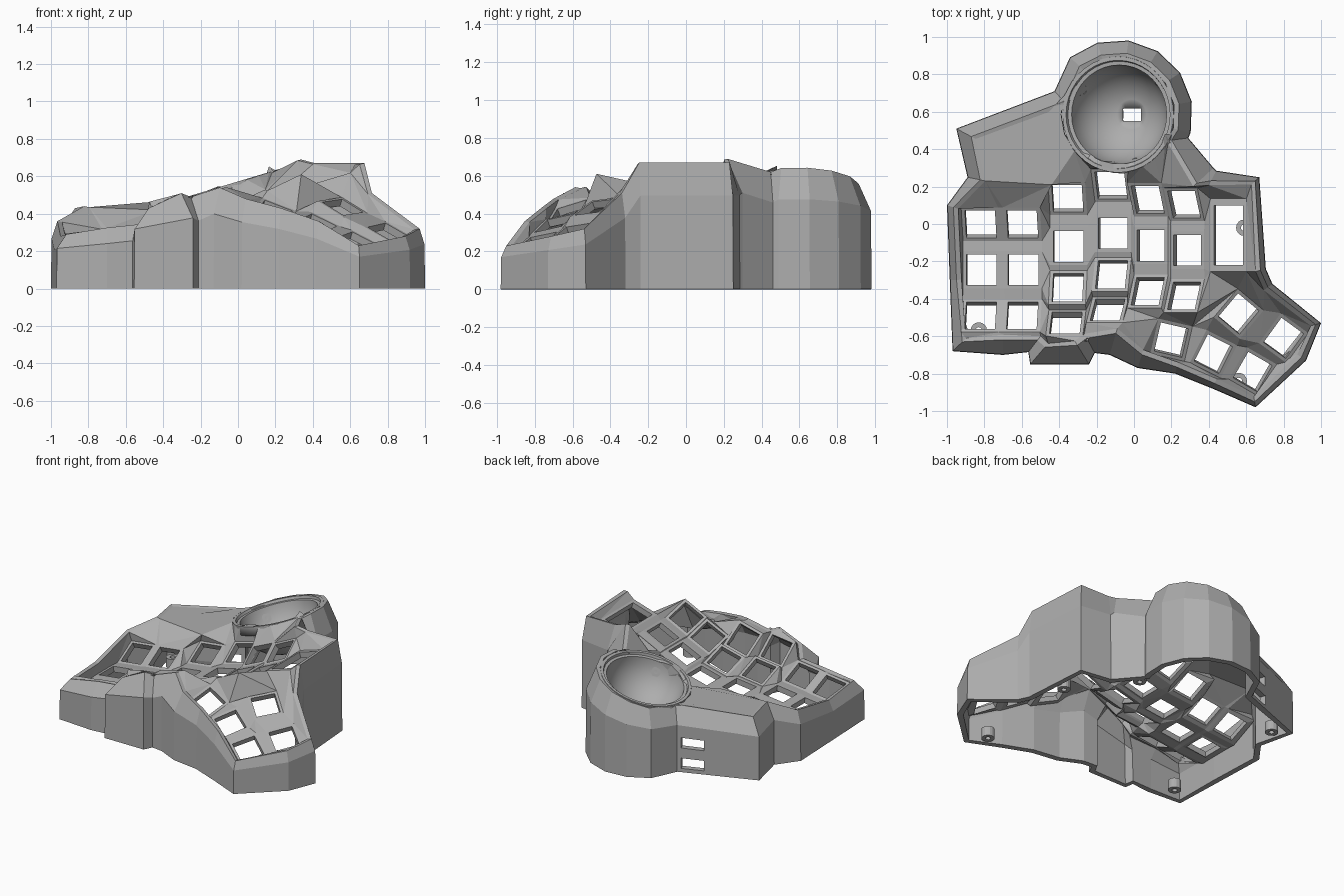
import bpy, bmesh
from math import sin, cos, radians, pi, atan
from mathutils import Vector, Matrix

cube = bpy.data.objects.get("Cube")
if cube:
    bpy.data.objects.remove(cube)

grey = bpy.data.materials.new("matte grey")
grey.use_nodes = True
COLOUR = (0.42, 0.42, 0.42, 1)
grey.diffuse_color = COLOUR
grey.node_tree.nodes["Principled BSDF"].inputs["Base Color"].default_value = COLOUR


def finish(bm, name, thickness=0):
    """Turn a bmesh into a named object, optionally with wall thickness."""
    mesh = bpy.data.meshes.new(name)
    bm.to_mesh(mesh)
    bm.free()
    mesh.materials.append(grey)
    obj = bpy.data.objects.new(name, mesh)
    bpy.context.collection.objects.link(obj)
    if thickness:
        solid = obj.modifiers.new("thickness", "SOLIDIFY")
        solid.thickness = thickness
        solid.offset = -1
    return obj


shell = bmesh.new()


def face(*points):
    return shell.faces.new([shell.verts.new(p) for p in points])


def zipper(a, b):
    """Fill between two polylines with triangles, taking the shorter diagonal."""
    i = j = 0
    while i < len(a) - 1 or j < len(b) - 1:
        step_a = j == len(b) - 1 or (
            i < len(a) - 1 and (a[i + 1] - b[j]).length < (b[j + 1] - a[i]).length)
        if step_a:
            face(a[i], a[i + 1], b[j])
            i += 1
        else:
            face(a[i], b[j + 1], b[j])
            j += 1


# Trackball cup placement: a rim plane leaning towards -x
BALL = Vector((-0.085, 0.585, 0.545))
LEAN = 0.3


def on_ball(angle, radius):
    a = radians(angle)
    x = radius * cos(a)
    return Vector((BALL.x + x, BALL.y + radius * sin(a), BALL.z + LEAN * x))


# Outer outline, counter-clockwise: x, y, rim height, inset of the rim
front_right = [
    (-.97, -.68, .29, 2.4), (-.7, -.7, .325, 2.7), (-.565, -.685, .345, 2.7),
    (-.555, -.75, .43, 4), (-.24, -.75, .51, 4), (-.21, -.69, .49, 3),
    (-.13, -.7, .54, 4), (.02, -.77, .48, 2.5), (.22, -.8, .43, 1.2),
    (.42, -.88, .36, 1), (.65, -.98, .23, 1), (.92, -.73, .28, 1),
    (1, -.53, .32, 1), (.74, -.32, .51, 1), (.705, -.24, .67, 1),
    (.67, .25, .67, 1), (.44, .285, .67, 2), (.425, .3, .69, 4), (.29, .46, .62, 3)]
ball_arc = [(*on_ball(a, .4).to_2d(), on_ball(a, .33).z, 2.3) for a in range(-14, 135, 24)]
back_left = [(-.425, .71, .46, 2.5), (-.95, .51, .43, 3), (-.89, .25, .44, 2.3),
             (-1, .1, .36, 1.2), (-.985, -.3, .28, 1.2)]
outline = front_right + ball_arc + back_left
count = len(outline)
plate_start = len(front_right) + len(ball_arc)

# Wall rings: base, crease, outer rim, inner rim
rings = []
for i, (x, y, z, k) in enumerate(outline):
    here = Vector((x, y))
    before = (here - Vector(outline[i - 1][:2])).normalized()
    after = (Vector(outline[(i + 1) % count][:2]) - here).normalized()
    inward = (before + after).normalized()
    inward = Vector((-inward.y, inward.x, 0))
    rings.append([Vector((x, y, h)) + inward * d for h, d in
                  ((0, 0), (z * .74, .003), (z, .03 * k), (z - .005, .03 * k + .027))])

for i, ring in enumerate(rings):
    following = rings[(i + 1) % count]
    for level in range(3):
        a, b, c, d = ring[level], following[level], following[level + 1], ring[level + 1]
        if level or i != plate_start:
            face(a, b, c, d)
            continue
        # Back wall with two connector openings
        us, vs = (0, .05, .33, 1), (0, .08, .3, .52, .74, 1)
        for m in range(3):
            for n in range(5):
                if m == 1 and n in (1, 3):
                    continue
                face(*[a.lerp(b, u).lerp(d.lerp(c, u), v) for u, v in (
                    (us[m], vs[n]), (us[m + 1], vs[n]),
                    (us[m + 1], vs[n + 1]), (us[m], vs[n + 1]))])
inner = [r[3] for r in rings]


def key_frame(centre, right, forward):
    """Square frame round one key opening; returns its outer corners."""
    corners = ((-1, 1), (1, 1), (1, -1), (-1, -1))
    outer = [centre + right * sx * .1 + forward * sy * .1 for sx, sy in corners]
    hole = [centre + right * sx * .081 + forward * sy * .082 for sx, sy in corners]
    for i in range(4):
        j = (i + 1) % 4
        face(outer[i], hole[i], hole[j], outer[j])
    return outer


def key_column(frames):
    """Chain of key frames; returns left and right edges, back to front."""
    left, right = [], []
    for centre, r, f in frames:
        bl, br, fr, fl = key_frame(centre, r, f)
        if left:
            face(left[-1], right[-1], br, bl)
        left += [bl, fl]
        right += [br, fr]
    return left, right


# Main keys on curved, tented columns: x, centre y, lowest z, cross slope, pitches
CURVE, EXTRA_TILT = .75, 1.4
three, four = (19, 0, -19), (20, 0, -17, -33)
columns = []
for x, y, z, slope, pitches in (
        (-.815, -.245, .22, .12, three), (-.592, -.245, .25, .12, three),
        (-.35, -.12, .285, .12, four), (-.112, -.05, .33, .25, four),
        (.09, -.115, .41, .45, three), (.285, -.14, .49, .48, three),
        (.505, -.06, .59, .3, (0,))):
    across = Vector((1, 0, slope)).normalized()
    up = Vector((-across.z, 0, across.x))
    stretch = 1.95 if len(pitches) == 1 else 1
    frames = []
    for p in map(radians, pitches):
        t = p * EXTRA_TILT
        centre = Vector((x, y + CURVE * sin(p), z)) + up * CURVE * (1 - cos(p))
        frames.append((centre, across, (Vector((0, cos(t), 0)) + up * sin(t)) * stretch))
    columns.append(key_column(frames))


# Thumb keys, all leaning the same way: x, y, z, turn
def sloping(x, y):
    return Vector((x, y, .38 * y - .3 * x)).normalized()


thumbs = []
for keys in ([(.2, -.62, .42, 13)], [(.56, -.48, .435, 40), (.425, -.695, .35, 27)],
             [(.8, -.61, .305, 36), (.635, -.79, .255, 30)]):
    frames = []
    for x, y, z, turn in keys:
        s, c = sin(radians(turn)), cos(radians(turn))
        frames.append((Vector((x, y, z)), sloping(c, -s), sloping(s, c)))
    thumbs.append(key_column(frames))

for group in (columns, thumbs):
    for one, two in zip(group, group[1:]):
        zipper(one[1], two[0])


def ends(group, which):
    return [side[which] for column in group for side in column]


# Web between the main keys and the thumb keys
zipper([columns[3][1][-1]] + ends(columns[4:], -1), ends(thumbs[:2], 0))

# Deck from the inner rim down to the edge of the key field
border = (ends(columns[:4], -1) + thumbs[0][0] + ends(thumbs, -1)[1:]
          + thumbs[2][1][-2::-1] + [thumbs[2][0][0], thumbs[1][1][0]]
          + columns[6][1][::-1] + ends(columns, 0)[-2::-1] + columns[0][0][1:])
front_arc = [on_ball(a, .305) for a in range(-20, -141, -15)]
ledge = Vector((-.44, .21, .42))
deck_rim = inner[:len(front_right)] + front_arc + [ledge] + inner[-3:] + inner[:1]
zipper(deck_rim, border)

# Flat cover over the back corner
face(inner[-4], inner[-3], ledge, front_arc[-1],
     *[on_ball(a, .305) for a in (200, 180, 160, 143)], inner[-6], inner[-5])

bmesh.ops.remove_doubles(shell, verts=shell.verts, dist=.0005)
bmesh.ops.dissolve_degenerate(shell, edges=shell.edges, dist=.0001)
bmesh.ops.recalc_face_normals(shell, faces=shell.faces)
if sum(f.normal.z * f.calc_area() for f in shell.faces) < 0:
    bmesh.ops.reverse_faces(shell, faces=shell.faces)
finish(shell, "case_shell", .042)


def lathe(bm, profile, n, square_end=None):
    """Revolve (radius, z) pairs; the last ring can become a rectangle."""
    loops = []
    for k, (radius, z) in enumerate(profile):
        loop = []
        for i in range(n):
            a = 2 * pi * i / n
            x, y = cos(a), sin(a)
            if square_end and k == len(profile) - 1:
                m = max(abs(x), abs(y))
                x, y = x / m * square_end[0], y / m * square_end[1]
            else:
                x, y = x * radius, y * radius
            loop.append(bm.verts.new((x, y, z)))
        loops.append(loop)
    for a, b in zip(loops, loops[1:]):
        for i in range(n):
            j = (i + 1) % n
            bm.faces.new((a[i], b[i], b[j], a[j]))


# Trackball cup with its collar and sensor window
R = .265
profile = [(.315, -.06), (.31, .002), (.29, .002), (.285, -.016), (R, -.018)]
profile += [(R * cos(radians(t)), -R * sin(radians(t))) for t in range(8, 73, 8)]
profile.append((0, -R * .98))
tilt = Matrix.Translation(BALL) @ Matrix.Rotation(-atan(LEAN), 4, "Y")
cup = bmesh.new()
lathe(cup, profile, 40, (.05, .033))
if sum(f.normal.z for f in cup.faces) < 0:
    bmesh.ops.reverse_faces(cup, faces=cup.faces)
bmesh.ops.recalc_face_normals(cup, faces=cup.faces)
if sum(f.normal.z for f in cup.faces) < 0:
    bmesh.ops.reverse_faces(cup, faces=cup.faces)
cup.transform(tilt)
cup_obj = finish(cup, "trackball_cup", .028)
bpy.context.view_layer.objects.active = cup_obj
cup_obj.select_set(True)
bpy.ops.object.shade_smooth_by_angle(angle=radians(30))

TUBE = [(.014, 0), (.034, 0), (.034, 1), (.014, 1), (.014, 0)]


def tube(name, length, matrix, scale):
    bm = bmesh.new()
    lathe(bm, [(r * scale, z * length) for r, z in TUBE], 16)
    bmesh.ops.remove_doubles(bm, verts=bm.verts, dist=.0001)
    bmesh.ops.recalc_face_normals(bm, faces=bm.faces)
    bm.transform(matrix)
    finish(bm, name)


# Bearing seats round the cup
for i, azimuth in enumerate((150, 40, -75)):
    turn = Matrix.Rotation(radians(azimuth), 4, "Z") @ Matrix.Rotation(radians(110), 4, "Y")
    tube(f"bearing_seat_{i + 1}", .05, tilt @ turn @ Matrix.Translation((0, 0, R - .003)), 1)

# Short screw posts along the wall
for i, (x, y) in enumerate(((.59, -.02), (.56, -.84), (-.83, -.57), (-.83, .43), (.27, .38))):
    tube(f"screw_post_{i + 1}", .07, Matrix.Translation((x, y, 0)), 1.3)
